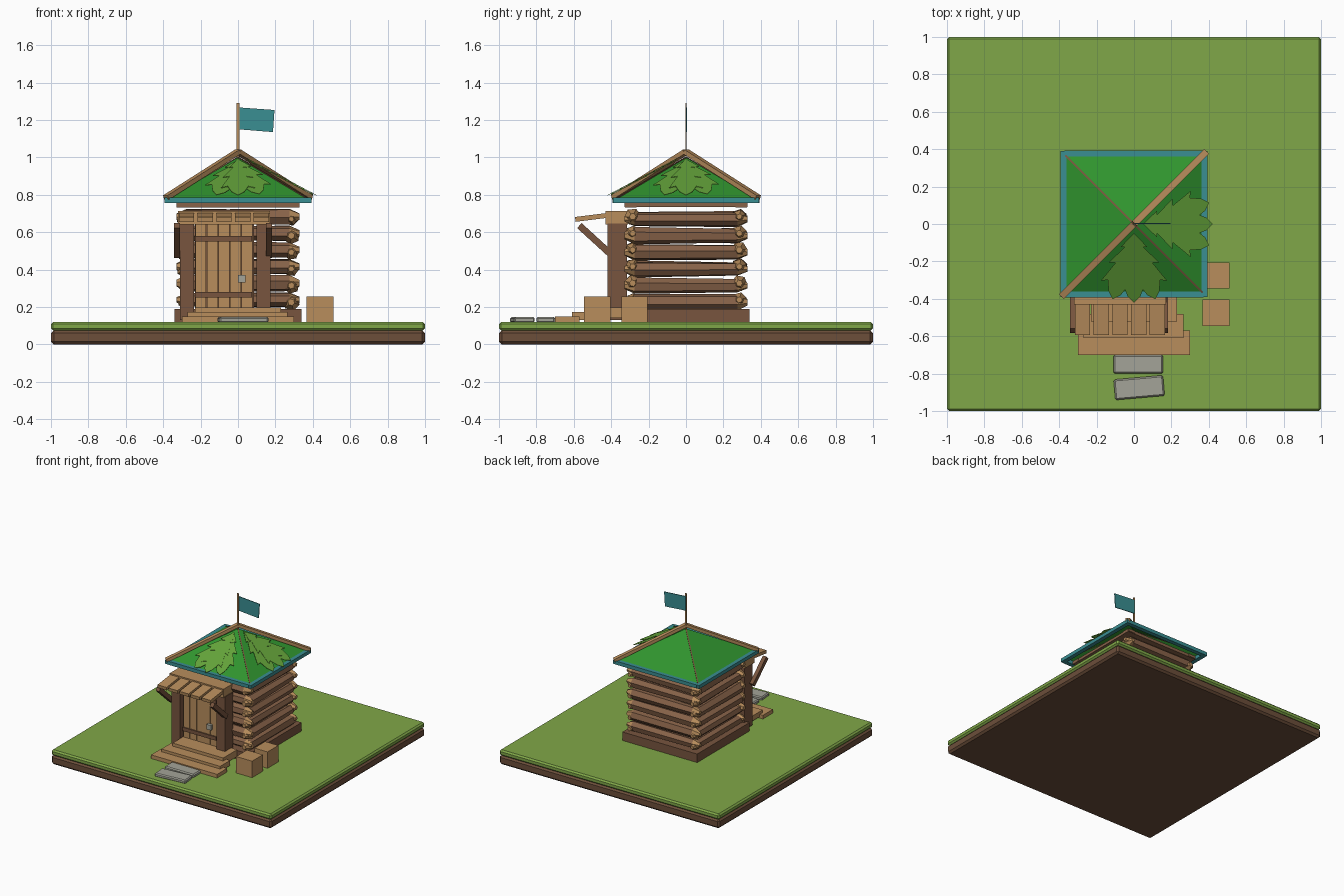
import bpy, bmesh, math, random
from mathutils import Vector, Matrix

if "Cube" in bpy.data.objects:
    bpy.data.objects.remove(bpy.data.objects["Cube"])
random.seed(4)

def mat(name, r, g, b):
    m = bpy.data.materials.new(name)
    m.diffuse_color = tuple(((c / 255 + 0.055) / 1.055) ** 2.4 for c in (r, g, b)) + (1,)
    m.use_nodes = True
    m.node_tree.nodes["Principled BSDF"].inputs["Base Color"].default_value = m.diffuse_color
    return m

GRASS = mat("grass green", 128, 167, 72)
EARTH = mat("earth brown", 108, 78, 58)
LOG = mat("log brown", 135, 98, 72)
DARK = mat("dark wood", 120, 85, 62)
TAN = mat("tan wood", 184, 141, 92)
ROOF = mat("roof green", 48, 148, 46)
LEAF = mat("leaf green", 100, 163, 58)
TEAL = mat("teal", 58, 142, 146)
GREY = mat("stone grey", 164, 164, 152)

def finish(bm, name, *mats):
    me = bpy.data.meshes.new(name)
    bmesh.ops.recalc_face_normals(bm, faces=bm.faces)
    bm.to_mesh(me)
    bm.free()
    for m in mats:
        me.materials.append(m)
    ob = bpy.data.objects.new(name, me)
    bpy.context.collection.objects.link(ob)
    return ob

def box(name, x, y, z, m, bevel=0, turn=0):
    bm = bmesh.new()
    bmesh.ops.create_cube(bm, size=1)
    bmesh.ops.scale(bm, vec=(x[1] - x[0], y[1] - y[0], z[1] - z[0]), verts=bm.verts)
    bmesh.ops.rotate(bm, matrix=Matrix.Rotation(math.radians(turn), 3, 'Z'), verts=bm.verts)
    bmesh.ops.translate(bm, vec=(sum(x) / 2, sum(y) / 2, sum(z) / 2), verts=bm.verts)
    if bevel:
        bmesh.ops.bevel(bm, geom=bm.edges[:], offset=bevel, segments=1, affect='EDGES')
    return finish(bm, name, m)

def beam(name, a, b, w, h, m):
    """Square bar from a to b, w wide and h high."""
    a, b = Vector(a), Vector(b)
    d = (b - a).normalized()
    side = d.cross(Vector((0, 0, 1))).normalized()
    up = side.cross(d)
    bm = bmesh.new()
    rings = [[bm.verts.new(p + side * w / 2 * i + up * h / 2 * j)
              for i, j in ((-1, -1), (1, -1), (1, 1), (-1, 1))] for p in (a, b)]
    for r in rings:
        bm.faces.new(r)
    for k in range(4):
        n = (k + 1) % 4
        bm.faces.new((rings[0][k], rings[0][n], rings[1][n], rings[1][k]))
    return finish(bm, name, m)

def log(name, along_x, off, z):
    """Six-sided tapered log with hewn pale ends."""
    bm = bmesh.new()
    r0, r1 = random.uniform(0.034, 0.047), random.uniform(0.034, 0.047)
    spin = random.uniform(0, 1)
    rings = []
    for t, r in ((-0.33, r0 * 0.4), (-0.275, r0), (0.275, r1), (0.33, r1 * 0.4)):
        ring = []
        for k in range(6):
            a = spin + k * math.pi / 3
            u, v = off + r * math.cos(a), z + r * math.sin(a)
            ring.append(bm.verts.new((t, u, v) if along_x else (u, t, v)))
        rings.append(ring)
    for i in range(3):
        for k in range(6):
            n = (k + 1) % 6
            f = bm.faces.new((rings[i][k], rings[i][n], rings[i + 1][n], rings[i + 1][k]))
            f.material_index = int(i != 1)
    for r in (rings[0], rings[3]):
        bm.faces.new(r).material_index = 1
    finish(bm, name, LOG, TAN)

# Ground slab
box("earth", (-1, 1), (-1, 1), (0, 0.075), EARTH, 0.015)
box("grass", (-1, 1), (-1, 1), (0.073, 0.12), GRASS, 0.012)

# Foundation and log walls
box("foundation", (-0.34, 0.34), (-0.34, 0.34), (0.12, 0.19), DARK)
for k in range(6):
    for s in (-1, 1):
        log("side_log", False, s * 0.285, 0.225 + 0.089 * k)
        log("cross_log", True, s * 0.285, 0.238 + 0.089 * k)
for s in (-1, 1):
    y = s * 0.295
    box("top_plate", (-0.33, 0.33), (y - 0.03, y + 0.03), (0.732, 0.757), LOG)
    box("top_plate_side", (y - 0.03, y + 0.03), (-0.33, 0.33), (0.735, 0.757), LOG)

# Roof pyramid with teal eaves
bm = bmesh.new()
apex = bm.verts.new((0, 0, 1.0))
base = [bm.verts.new((x * 0.37, y * 0.37, 0.78)) for x, y in ((-1, -1), (1, -1), (1, 1), (-1, 1))]
for k in range(4):
    bm.faces.new((base[k], base[(k + 1) % 4], apex))
finish(bm, "roof", ROOF)
for s in (-1, 1):
    c = s * 0.375
    box("eave_front_back", (-0.372, 0.372), (c - 0.017, c + 0.017), (0.757, 0.786), TEAL)
    box("eave_side", (c - 0.017, c + 0.017), (-0.39, 0.39), (0.757, 0.786), TEAL)
    beam("ridge_beam", (s * 0.385, s * 0.385, 0.785), (0, 0, 1.03), 0.035, 0.025, TAN)
    beam("hip_strip", (s * 0.37, -s * 0.37, 0.781), (0, 0, 1.0), 0.008, 0.006, DARK)

# Fir-shaped leaves on the front and right slopes
HALF = [(0.0, 0.0), (0.09, 0.045), (0.085, 0.025), (0.19, 0.08), (0.18, 0.045),
        (0.295, 0.09), (0.28, 0.055), (0.335, 0.035), (0.37, 0.0)]
for side in (0, 1):
    for i, fan in enumerate((-18, 18, 0)):
        bm = bmesh.new()
        c, s = math.cos(math.radians(fan)), math.sin(math.radians(fan))
        outline = HALF + [(v, -u) for v, u in HALF[-2:0:-1]]
        vs = []
        for v, u in outline:
            across, r = u * c + v * s, 0.05 + v * c - u * s
            z = 1.01 + 0.004 * i - 0.53 * r
            vs.append(bm.verts.new((r, across, z) if side else (across, -r, z)))
        f = bm.faces.new(vs)
        f.normal_update()
        if f.normal.z < 0:
            f.normal_flip()
        ext = bmesh.ops.extrude_face_region(bm, geom=[f])
        bmesh.ops.translate(bm, vec=(0, 0, 0.003),
                            verts=[e for e in ext["geom"] if isinstance(e, bmesh.types.BMVert)])
        finish(bm, "roof_leaf", LEAF)

# Flag pole and flag
box("flag_pole", (-0.008, 0.008), (-0.003, 0.003), (1.0, 1.29), TAN)
bm = bmesh.new()
vs = [bm.verts.new(p) for p in ((0.0, 0, 1.15), (0.187, 0, 1.135), (0.195, 0, 1.253), (0.0, 0, 1.267))]
f = bm.faces.new(vs)
ext = bmesh.ops.extrude_face_region(bm, geom=[f])
bmesh.ops.translate(bm, vec=(0, 0.006, 0),
                    verts=[e for e in ext["geom"] if isinstance(e, bmesh.types.BMVert)])
finish(bm, "flag", TEAL)

# Door with planks, bands and handle
for k in range(5):
    x = -0.228 + 0.062 * k
    box("door_plank", (x, x + 0.058), (-0.385, -0.36), (0.19, 0.645), TAN)
box("door_back", (-0.23, 0.085), (-0.362, -0.345), (0.19, 0.645), DARK)
for z in (0.25, 0.55):
    box("door_band", (-0.23, 0.075), (-0.395, -0.38), (z, z + 0.03), DARK)
box("door_handle", (0.0, 0.04), (-0.41, -0.385), (0.33, 0.37), GREY)

# Porch frame: posts, lintel, braces, awning
for x in (-0.31, 0.10):
    box("door_post", (x, x + 0.075), (-0.42, -0.315), (0.13, 0.645), DARK)
box("lintel", (-0.32, 0.17), (-0.43, -0.31), (0.64, 0.712), TAN)
for x in (-0.325, 0.165):
    beam("awning_brace", (x, -0.57, 0.635), (x, -0.395, 0.475), 0.032, 0.036, DARK)
for k in range(5):
    x = -0.275 + 0.1 * k
    beam("awning_plank", (x, -0.592, 0.668), (x, -0.40, 0.692), 0.082, 0.026, TAN)

# Steps
box("lower_step", (-0.30, 0.30), (-0.70, -0.57), (0.12, 0.15), TAN)
box("middle_step", (-0.27, 0.265), (-0.61, -0.48), (0.13, 0.172), TAN)
box("upper_step", (-0.23, 0.23), (-0.52, -0.34), (0.14, 0.197), TAN)

# Stepping stones
box("stone_near", (-0.11, 0.155), (-0.80, -0.70), (0.115, 0.146), GREY, 0.008)
box("stone_far", (-0.105, 0.16), (-0.93, -0.82), (0.115, 0.146), GREY, 0.008, 5)

# Crates
box("front_crate", (0.365, 0.51), (-0.545, -0.405), (0.12, 0.255), TAN)
box("rear_crate", (0.39, 0.51), (-0.345, -0.205), (0.12, 0.255), TAN)
